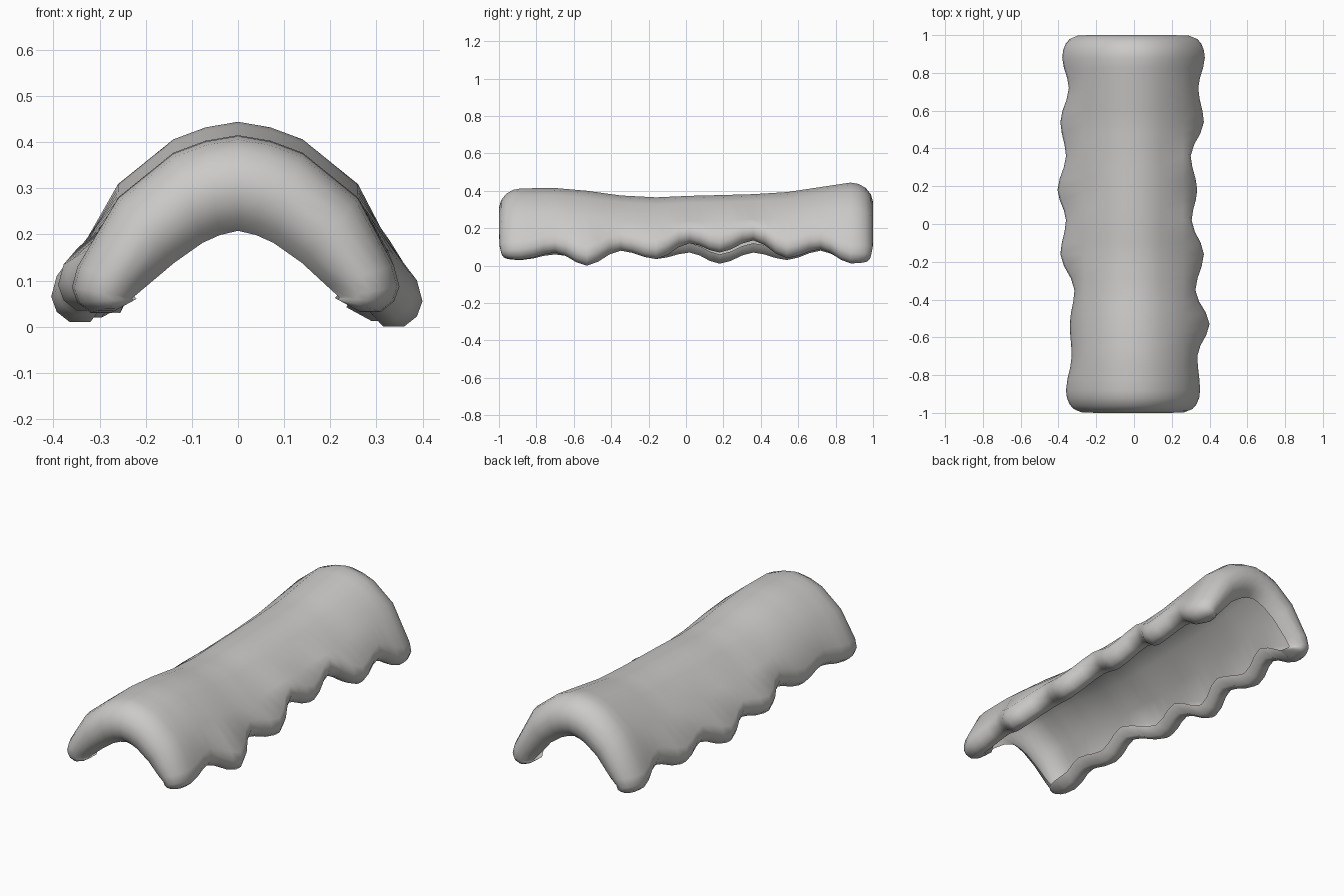
import bpy, bmesh, math

if "Cube" in bpy.data.objects:
    bpy.data.objects.remove(bpy.data.objects["Cube"])

# stations: y, ridge height, then reach and lowest height of the left and right scalloped edges
STATIONS = [
    (-0.88, .413, .36, .030, .350, .032),
    (-0.70, .415, .33, .060, .335, .070),
    (-0.53, .400, .34, .030, .400, .000),
    (-0.35, .375, .315, .080, .325, .080),
    (-0.16, .365, .39, .035, .370, .035),
    (0.02, .373, .36, .070, .305, .120),
    (0.18, .377, .405, .010, .335, .070),
    (0.36, .382, .36, .070, .300, .135),
    (0.54, .393, .39, .030, .370, .040),
    (0.72, .420, .345, .080, .340, .088),
    (0.88, .444, .38, .020, .375, .012),
]
STEPS = 3
BULGE = 0.12


def half_section(top, reach, low, end):
    """Ridge down to the rolled-under rim, on the positive side."""
    rim = (reach - .14, low + .03) if end else (reach - .11, low + .05)
    return [(0, top), (.07, top - .012), (.14, top - .038), (.26, top - .135),
            (reach - .012, low + .10), (reach, low + .055), (reach - .012, low + .022),
            (reach - .04, low), (reach - .085, low), rim]


def half_inner(top, reach, low):
    """Lower edge of the drooping end flap, matched to half_section."""
    e = (reach - .14, low + .03)
    mid = ((.13 + 2 * e[0]) / 3, (top - .285 + 2 * e[1]) / 3)
    return [(0, top - .22), (.037, top - .229), (.072, top - .245),
            (.13, top - .285), mid, e, e, e, e, e]


def join(left, right):
    return [(-x, z) for x, z in reversed(left)] + right[1:]


def section(s, end=False):
    return join(half_section(s[1], s[2], s[3], end), half_section(s[1], s[4], s[5], end))


def end_rows(s, sign):
    """Rounded end: sweep the outer arch over to the inner arch."""
    outer = section(s, True)
    inner = join(half_inner(s[1], s[2], s[3]), half_inner(s[1], s[4], s[5]))
    rows = []
    for k in range(1, 8):
        a = math.radians(150 * k / 7)
        row = []
        for (ax, az), (bx, bz) in zip(outer, inner):
            d = math.hypot(ax - bx, az - bz)
            b = BULGE * math.sqrt(min(1, d / .17))
            t = (1 - math.cos(a)) / 2
            row.append((ax + (bx - ax) * t, s[0] + sign * b * math.sin(a), az + (bz - az) * t))
        rows.append(row)
    return rows


# body rows, eased between stations
rows = list(reversed(end_rows(STATIONS[0], -1)))
last = len(STATIONS) - 1
for i, s in enumerate(STATIONS):
    rows.append([(x, s[0], z) for x, z in section(s, i in (0, last))])
    if i < last:
        n = STATIONS[i + 1]
        for k in range(1, STEPS):
            t = k / STEPS
            e = t * t * (3 - 2 * t)
            m = [p + (q - p) * (t if j < 2 else e) for j, (p, q) in enumerate(zip(s, n))]
            rows.append([(x, m[0], z) for x, z in section(m)])
rows += end_rows(STATIONS[-1], 1)

# skin the rows into one open draped shell
bm = bmesh.new()
grid = [[bm.verts.new(p) for p in row] for row in rows]
for r0, r1 in zip(grid, grid[1:]):
    for j in range(len(r0) - 1):
        bm.faces.new((r0[j], r0[j + 1], r1[j + 1], r1[j]))
bmesh.ops.remove_doubles(bm, verts=bm.verts, dist=1e-5)
bm.normal_update()
ridge = max(bm.faces, key=lambda f: f.calc_center_median().z)
if ridge.normal.z < 0:
    bmesh.ops.reverse_faces(bm, faces=bm.faces)
mesh = bpy.data.meshes.new("draped_cover")
bm.to_mesh(mesh)
bm.free()
cover = bpy.data.objects.new("draped_cover", mesh)
bpy.context.collection.objects.link(cover)

mat = bpy.data.materials.new("light_grey")
mat.diffuse_color = (.6, .59, .58, 1)
mat.use_nodes = True
mat.node_tree.nodes["Principled BSDF"].inputs["Base Color"].default_value = mat.diffuse_color
mesh.materials.append(mat)
for p in mesh.polygons:
    p.use_smooth = True
